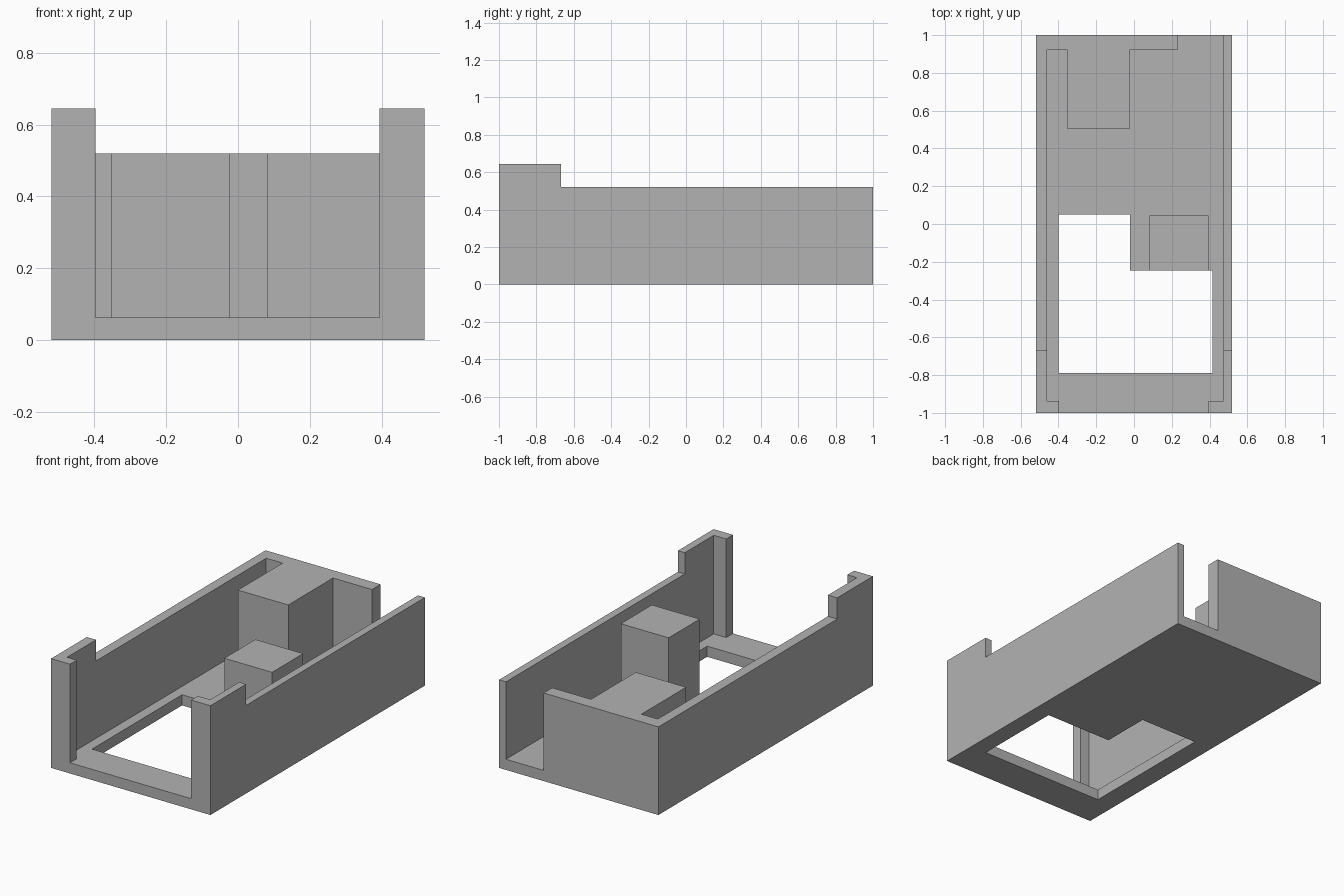
import bpy
import bmesh
from mathutils import Vector

# Remove the default cube
cube = bpy.data.objects.get("Cube")
if cube:
    bpy.data.objects.remove(cube, do_unlink=True)

# Single plain grey material
grey = bpy.data.materials.new("plain grey")
grey.use_nodes = True
GREY = (0.45, 0.45, 0.45, 1.0)
grey.diffuse_color = GREY
bsdf = next(n for n in grey.node_tree.nodes if n.type == "BSDF_PRINCIPLED")
bsdf.inputs["Base Color"].default_value = GREY

# Main dimensions
FLOOR, RIM, TALL = 0.063, 0.52, 0.645
SIDE, FRONT, BACK = 0.52, -1.0, 1.0
IN_R, IN_L = -0.46, 0.475


def prism(name, loops, place, depth):
    """Fill flat outlines (extra loops are holes) and extrude them by depth."""
    bm = bmesh.new()
    edges = []
    for loop in loops:
        verts = [bm.verts.new(place(a, b)) for a, b in loop]
        edges += [bm.edges.new((v, verts[i - 1])) for i, v in enumerate(verts)]
    bmesh.ops.triangle_fill(bm, edges=edges, use_beauty=True)
    faces = bm.faces[:]
    ext = bmesh.ops.extrude_face_region(bm, geom=faces, use_keep_orig=True)
    moved = [g for g in ext["geom"] if isinstance(g, bmesh.types.BMVert)]
    bmesh.ops.translate(bm, verts=moved, vec=Vector(depth))
    bmesh.ops.recalc_face_normals(bm, faces=bm.faces[:])
    bmesh.ops.dissolve_limit(bm, angle_limit=0.01, verts=bm.verts[:], edges=bm.edges[:])
    mesh = bpy.data.meshes.new(name)
    bm.to_mesh(mesh)
    bm.free()
    mesh.materials.append(grey)
    obj = bpy.data.objects.new(name, mesh)
    bpy.context.collection.objects.link(obj)
    return obj


def plan(name, loops, z0, z1):
    return prism(name, loops, lambda x, y: (x, y, z0), (0, 0, z1 - z0))


def rect(x0, x1, y0, y1):
    return [(x0, y0), (x1, y0), (x1, y1), (x0, y1)]


# Floor with its stepped opening
opening = [(-0.40, -0.79), (0.415, -0.79), (0.415, -0.245),
           (-0.02, -0.245), (-0.02, 0.05), (-0.40, 0.05)]
plan("floor", [rect(IN_R, IN_L, FRONT, BACK), opening], 0, FLOOR)

# Side walls, raised near the front
wall_profile = [(FRONT, 0), (BACK, 0), (BACK, RIM),
                (-0.667, RIM), (-0.667, TALL), (FRONT, TALL)]
for name, x0, x1 in (("right_wall", -SIDE, IN_R), ("left_wall", IN_L, SIDE)):
    prism(name, [wall_profile], lambda y, z: (x0, y, z), (x1 - x0, 0, 0))

# Front corner returns
plan("front_right_return", [rect(IN_R, -0.397, FRONT, -0.937)], FLOOR, TALL)
plan("front_left_return", [rect(0.394, IN_L, FRONT, -0.937)], FLOOR, TALL)

# Back wall with its inner block, leaving a slot at the left
back_outline = [(IN_R, BACK), (IN_R, 0.92), (-0.353, 0.92), (-0.353, 0.503),
                (-0.024, 0.503), (-0.024, 0.92), (0.23, 0.92), (0.23, BACK)]
plan("back_wall_and_block", [back_outline], FLOOR, RIM)

# Free-standing block beside the opening
plan("middle_block", [rect(0.082, 0.394, -0.245, 0.045)], FLOOR, RIM)
